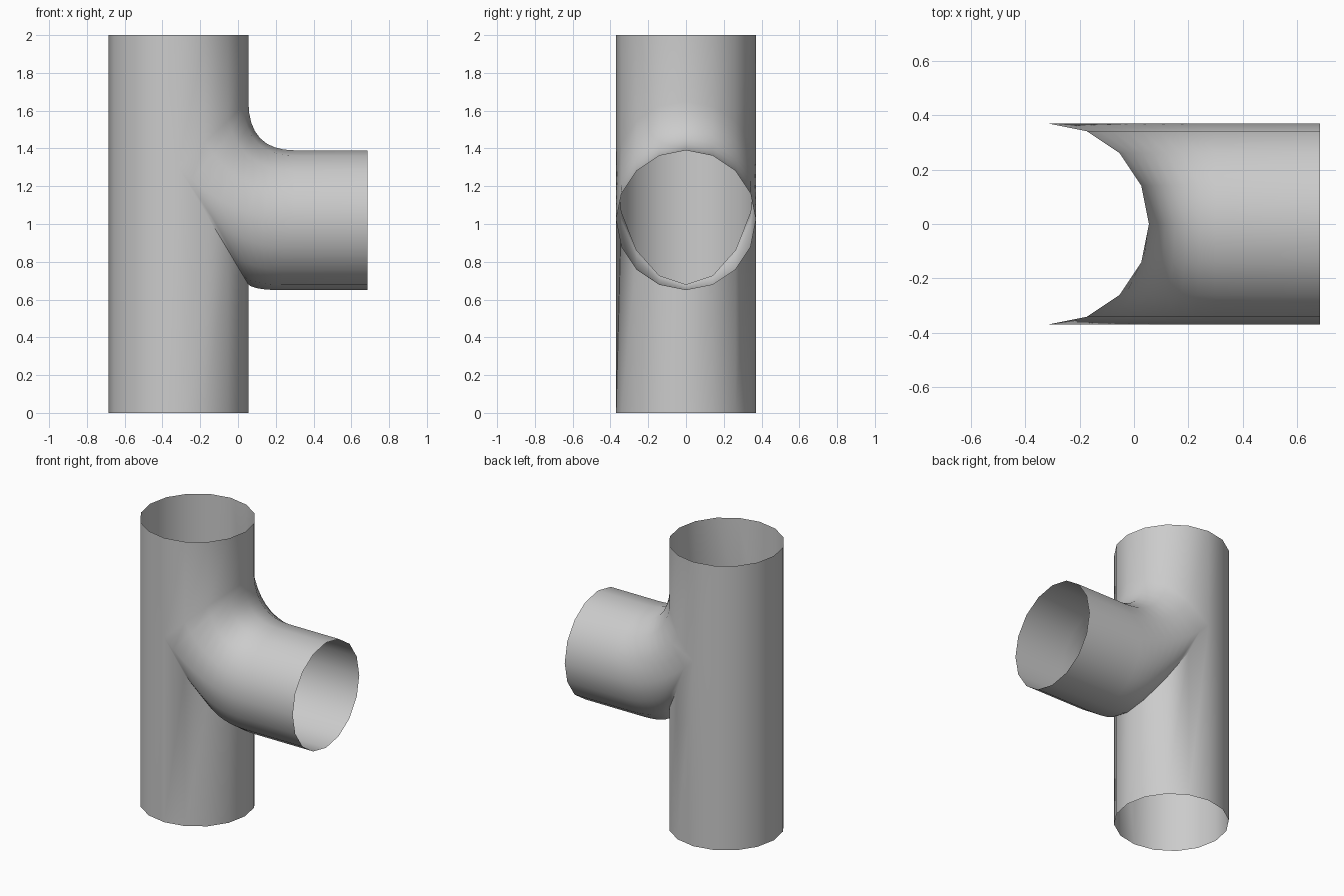
import bpy, bmesh, math

if "Cube" in bpy.data.objects:
    bpy.data.objects.remove(bpy.data.objects["Cube"])

R, CX, BZ = 0.37, -0.315, 1.02      # radius, main axis x, branch axis z
END, MID, N, STEPS = 0.685, 1.30, 16, 8

bm = bmesh.new()

def loft(rows):
    grid = [[bm.verts.new(p) for p in row] for row in rows]
    for a, b in zip(grid, grid[1:]):
        for i in range(len(a) - 1):
            bm.faces.new((a[i], b[i], b[i + 1], a[i + 1]))

def main_pt(phi, z):
    return (CX + R * math.cos(phi), R * math.sin(phi), z)

def saddle_z(s):
    # height of the swept opening on the main pipe
    return MID + (0.35 if s > 0 else 0.62) * s

def branch_profile(t):
    # swept wall from the saddle line out to the branch mouth
    s, y = math.sin(t), R * math.cos(t)
    x0, z0, zb = CX + R * abs(s), saddle_z(s), BZ + R * s
    cx = x0 + (z0 - zb) * (1 - max(s, 0))
    x1 = 0.30 if s > 0 else 0.24
    pts = []
    for k in range(STEPS + 1):
        u = k / STEPS
        a, b, c = (1 - u) ** 2, 2 * u * (1 - u), u * u
        pts.append((a * x0 + b * cx + c * x1, y, a * z0 + (b + c) * zb))
    return pts + [(END, y, zb)]

# main pipe: rear half, then front half below and above the opening
step = 2 * math.pi / N
rear = [math.pi / 2 + i * step for i in range(N // 2 + 1)]
front = [-math.pi / 2 + i * step for i in range(N // 2 + 1)]
loft([[main_pt(p, z) for z in (0, MID, 2)] for p in rear])
loft([[main_pt(p, 0), main_pt(p, saddle_z(-math.cos(p)))] for p in front])
loft([[main_pt(p, saddle_z(math.cos(p))), main_pt(p, 2)] for p in front])

# side branch
loft([branch_profile(i * step) for i in range(N + 1)])

bmesh.ops.remove_doubles(bm, verts=bm.verts, dist=0.0005)
bmesh.ops.recalc_face_normals(bm, faces=bm.faces)
# make sure the surface faces outward
if sum(f.normal.x * f.calc_area() for f in bm.faces
       if f.calc_center_median().x < CX) > 0:
    bmesh.ops.reverse_faces(bm, faces=bm.faces)

mesh = bpy.data.meshes.new("pipe_tee")
bm.to_mesh(mesh)
bm.free()
obj = bpy.data.objects.new("pipe_tee", mesh)
bpy.context.collection.objects.link(obj)
bpy.context.view_layer.objects.active = obj
obj.select_set(True)
bpy.ops.object.shade_smooth_by_angle(angle=math.radians(40))
